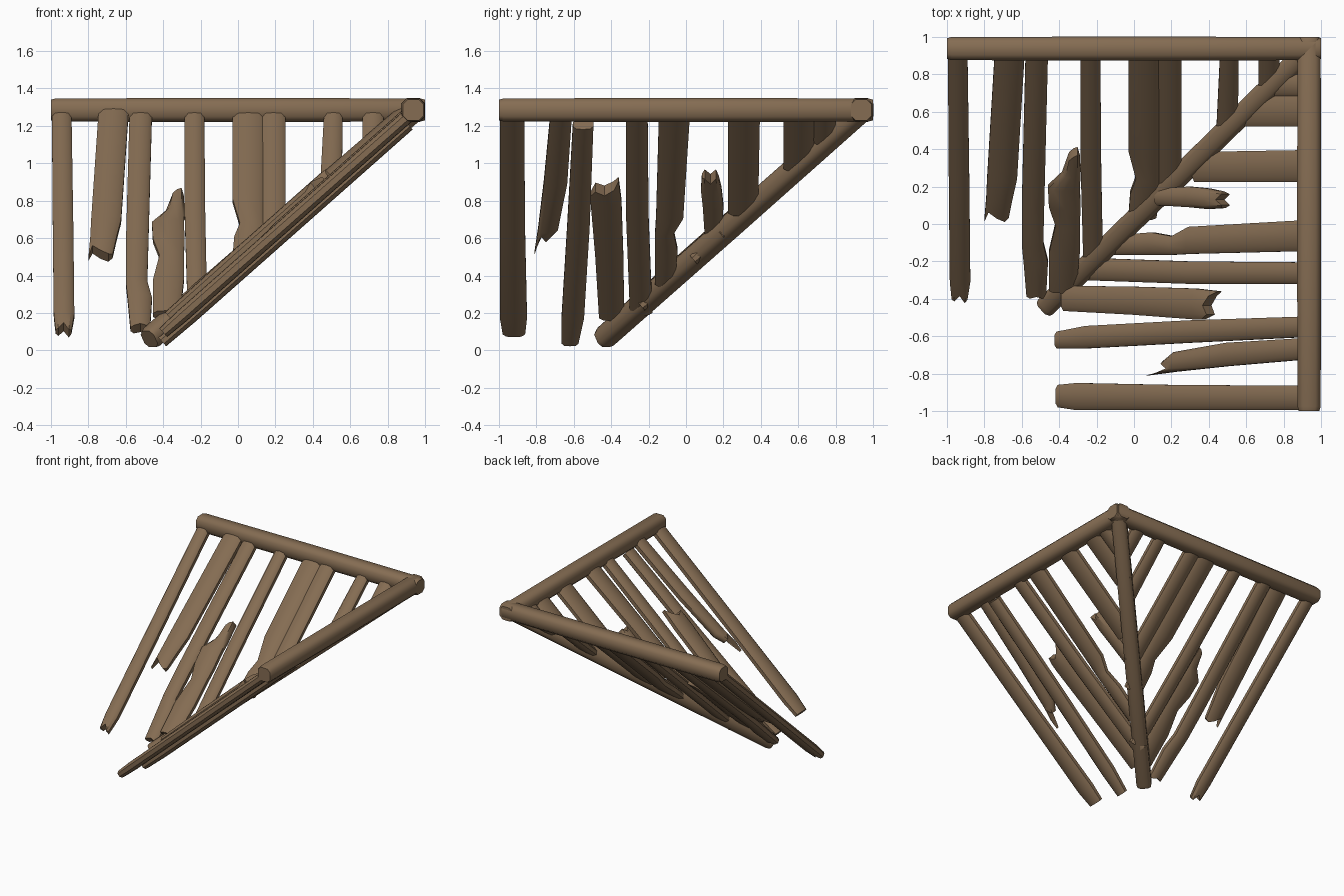
import bpy, bmesh, math
from mathutils import Vector

if "Cube" in bpy.data.objects:
    bpy.data.objects.remove(bpy.data.objects["Cube"])

wood = bpy.data.materials.new("weathered brown wood")
wood.diffuse_color = (0.235, 0.152, 0.086, 1)
wood.use_nodes = True
wood.node_tree.nodes["Principled BSDF"].inputs["Base Color"].default_value = wood.diffuse_color

SLOPE = 0.885
L = math.hypot(1, SLOPE)
COLS = (0, 0.17, 0.5, 0.83, 1)           # positions across a plank
HEIGHT = (0.45, 1, 1.08, 1, 0.45)        # rounded thickness profile


def finish(name, bm, angle=42):
    bmesh.ops.recalc_face_normals(bm, faces=bm.faces)
    me = bpy.data.meshes.new(name)
    bm.to_mesh(me)
    bm.free()
    me.materials.append(wood)
    ob = bpy.data.objects.new(name, me)
    bpy.context.collection.objects.link(ob)
    bpy.ops.object.select_all(action='DESELECT')
    ob.select_set(True)
    bpy.context.view_layer.objects.active = ob
    bpy.ops.object.shade_smooth_by_angle(angle=math.radians(angle))


def loft(name, rings, caps=None, angle=42):
    bm = bmesh.new()
    vs = [[bm.verts.new(p) for p in r] for r in rings]
    n = len(vs[0])
    for a, b in zip(vs, vs[1:]):
        for i in range(n):
            j = (i + 1) % n
            bm.faces.new((a[i], a[j], b[j], b[i]))
    for r in (vs[0], vs[-1]):
        if caps:                          # strip caps follow jagged ends
            for i in range(4):
                bm.faces.new((r[i], r[i + 1], r[n - 2 - i], r[n - 1 - i]))
        else:
            bm.faces.new(r)
    finish(name, bm, angle)


def plank(name, side, stations, low=(0,) * 5, top=(0,) * 5, lift=0, half=0.034):
    """stations: (distance along slope axis, edge, edge), from the top down"""
    rings = []
    last = len(stations) - 1
    for k, (t, w0, w1) in enumerate(stations):
        jag = top if k == 0 else low if k == last else (0,) * 5
        slim = 0.85 if k == last else 1
        ring = []
        for s, order in ((1, range(5)), (-1, range(4, -1, -1))):
            for i in order:
                tt = t + jag[i]
                h = s * half * HEIGHT[i] * slim
                w = w0 + (w1 - w0) * COLS[i]
                a = tt - SLOPE / L * h
                z = 1.245 - SLOPE * (0.9 - tt) + h / L + lift
                ring.append((w, a, z) if side == "back" else (a, w, z))
        rings.append(ring)
    loft(name, rings, True)


def beam(name, p, q, r, chamfer=0.55):
    """octagonal log with slightly tapered ends"""
    p, q = Vector(p), Vector(q)
    d = (q - p).normalized()
    u = d.cross(Vector((0, 0, 1))).normalized()
    v = u.cross(d)
    c = chamfer
    prof = [(1, -c), (1, c), (c, 1), (-c, 1), (-1, c), (-1, -c), (-c, -1), (c, -1)]
    size = (q - p).length
    rings = [[p + d * s + u * a * r * k + v * b * r * k for a, b in prof]
             for s, k in ((0, 0.86), (0.025, 0.97), (size / 2, 1),
                          (size - 0.025, 0.97), (size, 0.86))]
    loft(name, rings, None, 50)


# Two level beams meeting at the corner, and the sloping valley beam
beam("back_beam", (-1, 0.938, 1.285), (1, 0.938, 1.285), 0.064)
beam("right_beam", (0.936, -1, 1.285), (0.936, 1, 1.285), 0.064)
beam("valley_beam", (-0.475, -0.445, 0.06), (0.94, 0.94, 1.285), 0.058)

# Planks sloping down from the back beam: run along y
T = 0.91
back = [
    ([(T, -.995, -.89), (.2, -.99, -.88), (-.3, -.985, -.875), (-.395, -.975, -.89)],
     (0, 0, .03, -.01, 0), 0),
    ([(T, -.745, -.585), (.25, -.785, -.625), (.14, -.79, -.65), (.03, -.80, -.67)],
     (-.01, .05, .02, 0, .01), .02),
    ([(T, -.58, -.46), (.1, -.60, -.48), (-.1, -.60, -.485), (-.2, -.59, -.46),
      (-.38, -.575, -.47)], (0, 0, .01, 0, 0), 0),
    ([(T, -.285, -.18), (.3, -.285, -.175), (-.24, -.27, -.165)], (0,) * 5, 0),
    ([(T, -.03, .14), (.4, -.03, .14), (.25, .01, .14), (.17, -.02, .14),
      (.04, -.03, .12)], (0,) * 5, 0),
    ([(T, .125, .255), (.19, .125, .255)], (0,) * 5, 0),
    ([(T, .46, .56), (.5, .44, .555)], (0,) * 5, 0),
    ([(T, .665, .78), (.72, .665, .77)], (0,) * 5, 0),
]
for n, (st, low, lift) in enumerate(back):
    plank(f"back_plank_{n + 1}", "back", st, low, lift=lift)

plank("back_broken_plank", "back",
      [(.36, -.36, -.29), (.27, -.385, -.285), (.2, -.46, -.29), (.1, -.455, -.285),
       (0, -.42, -.29), (-.15, -.455, -.29), (-.35, -.455, -.31)],
      top=(-.02, 0, .02, .03, 0), lift=.05)

# Planks sloping down from the right beam: run along x
right = [
    ([(T, -.995, -.865), (.2, -.995, -.86), (-.3, -.995, -.85), (-.4, -.98, -.86)],
     (0,) * 5, 0),
    ([(T, -.725, -.61), (.5, -.76, -.635), (.22, -.79, -.685), (.13, -.81, -.735)],
     (-.06, .0, .06, .03, .03), .01),
    ([(T, -.605, -.495), (.3, -.635, -.515), (-.25, -.665, -.545), (-.405, -.665, -.575)],
     (0,) * 5, -.045),
    ([(T, -.32, -.205), (.3, -.32, -.2), (-.27, -.30, -.18)], (0,) * 5, 0),
    ([(T, -.145, .02), (.3, -.16, -.015), (.21, -.165, -.065), (.1, -.165, -.045),
      (-.1, -.165, -.06)], (0,) * 5, 0),
    ([(T, .225, .395), (.33, .225, .385)], (0,) * 5, 0),
    ([(T, .52, .69), (.6, .52, .68)], (0,) * 5, 0),
    ([(T, .68, .8), (.76, .68, .8)], (0,) * 5, 0),
]
for n, (st, low, lift) in enumerate(right):
    plank(f"right_plank_{n + 1}", "right", st, low, lift=lift)

plank("right_broken_plank", "right",
      [(.41, -.51, -.36), (.33, -.51, -.345), (0, -.485, -.335), (-.37, -.465, -.33)],
      top=(-.04, 0, -.02, .01, .05), lift=.06)
plank("right_short_plank", "right",
      [(.46, .085, .175), (.4, .08, .19), (.3, .09, .2), (.13, .1, .19)],
      top=(.02, .03, 0, .03, .01), lift=.06)
